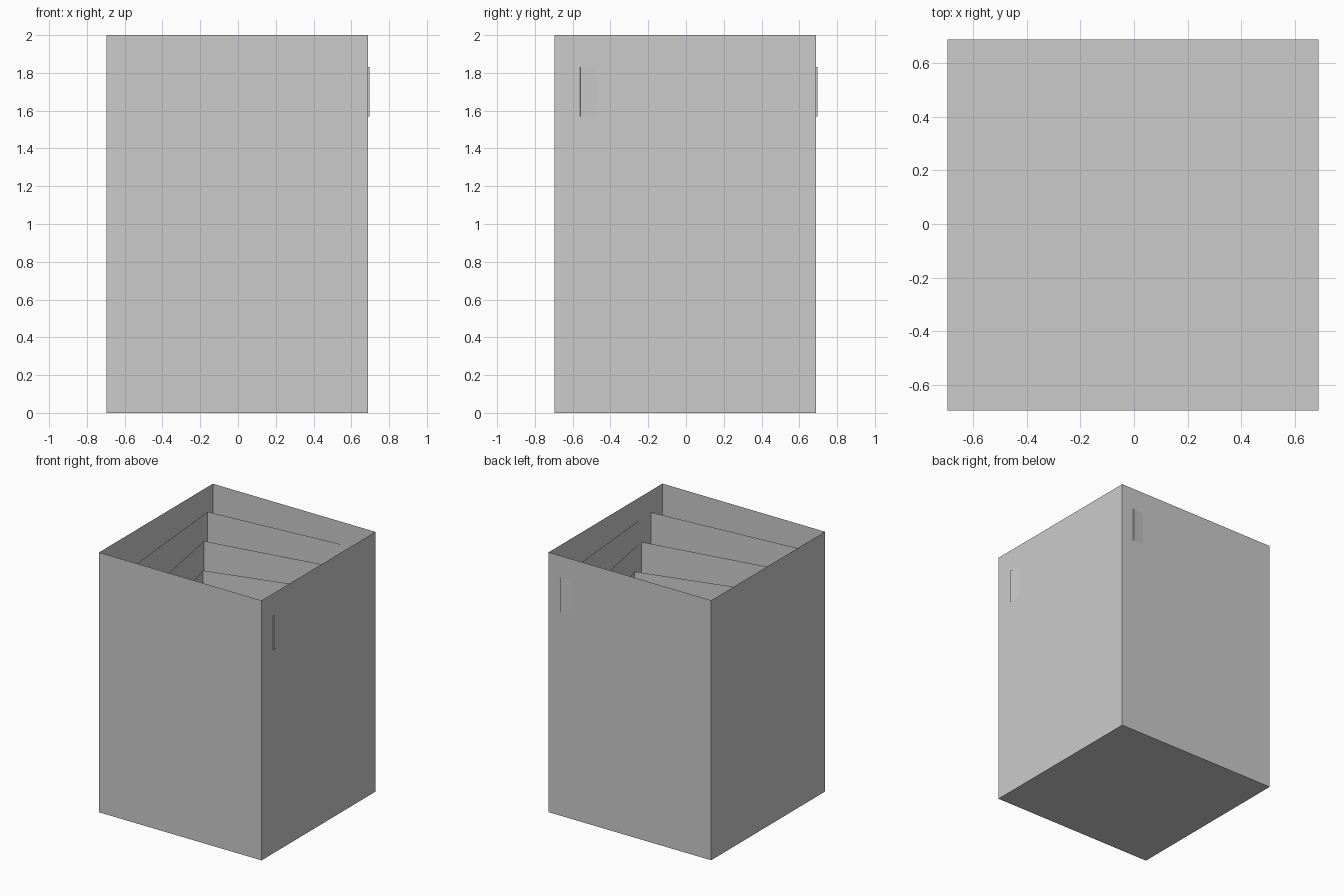
import bpy
import math

if "Cube" in bpy.data.objects:
    bpy.data.objects.remove(bpy.data.objects["Cube"])

grey = bpy.data.materials.new("plain_grey")
grey.diffuse_color = (0.6, 0.6, 0.6, 1.0)
grey.use_nodes = True
grey.node_tree.nodes["Principled BSDF"].inputs["Base Color"].default_value = grey.diffuse_color


def square_sleeve(name, low, high, z0, z1, angle=0.0, centre=0.0, floor=False):
    """Thin open-topped square wall, turned about its own centre."""
    c, s = math.cos(angle), math.sin(angle)
    corners = [(low, low), (high, low), (high, high), (low, high)]
    plan = [(centre + x * c - y * s, centre + x * s + y * c) for x, y in corners]
    verts = [(x, y, z) for z in (z0, z1) for x, y in plan]
    faces = [(i, (i + 1) % 4, (i + 1) % 4 + 4, i + 4) for i in range(4)]
    if floor:
        faces.append((3, 2, 1, 0))
    mesh = bpy.data.meshes.new(name)
    mesh.from_pydata(verts, [], faces)
    mesh.materials.append(grey)
    obj = bpy.data.objects.new(name, mesh)
    bpy.context.collection.objects.link(obj)
    return obj


# Outer box: four walls and a floor, open at the top
square_sleeve("outer_box", -0.696, 0.688, 0.0, 2.0, floor=True)

# Inner sleeves: each lower, smaller and turned five degrees further
for n in range(1, 10):
    half = 0.693 - 0.063 * n
    top = 2.007 - 0.177 * n
    square_sleeve(f"inner_sleeve_{n}", -half, half, top - 0.26, top,
                  math.radians(5 * n), 0.0135 * n)
